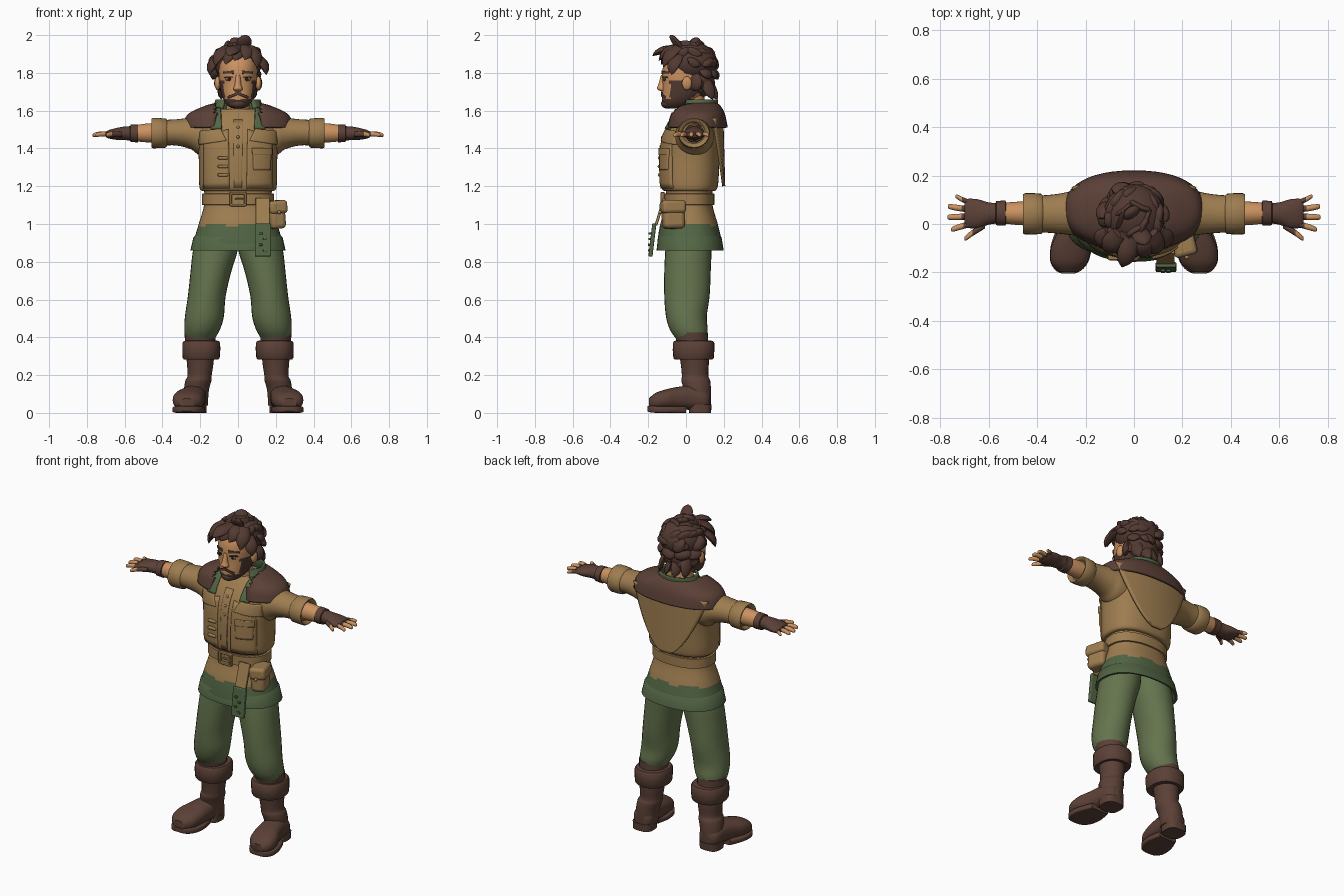
import bpy, bmesh, random
from math import sin, cos, pi, radians
from mathutils import Vector
from mathutils.bvhtree import BVHTree

cube = bpy.data.objects.get("Cube")
if cube:
    bpy.data.objects.remove(cube)
random.seed(4)
X, Y, Z = Vector((1, 0, 0)), Vector((0, 1, 0)), Vector((0, 0, 1))
ALONG_X, ALONG_Y, ALONG_Z = (Y, Z), (X, Z), (X, Y)


def material(name, *rgb):
    m = bpy.data.materials.new(name)
    m.use_nodes = True
    m.diffuse_color = (*rgb, 1)
    m.node_tree.nodes["Principled BSDF"].inputs["Base Color"].default_value = (*rgb, 1)
    return m


tan = material("tan cloth", .34, .205, .08)
trouser_green = material("trouser green", .13, .175, .075)
hem_green = material("dark green cloth", .085, .13, .058)
brown = material("brown leather", .105, .052, .038)
hair_brown = material("hair brown", .085, .042, .032)
skin = material("skin", .60, .29, .12)
eye_tone = material("eye", .22, .16, .10)
dark = material("dark pupil", .02, .014, .012)


def finish(name, bm, mats, mirror=False, solid=0, bevel=0):
    bmesh.ops.recalc_face_normals(bm, faces=bm.faces)
    mesh = bpy.data.meshes.new(name)
    bm.to_mesh(mesh)
    bm.free()
    for m in mats:
        mesh.materials.append(m)
    mesh.shade_smooth()
    mesh.set_sharp_from_angle(angle=radians(42))
    ob = bpy.data.objects.new(name, mesh)
    bpy.context.collection.objects.link(ob)
    if solid:
        mod = ob.modifiers.new("Thickness", "SOLIDIFY")
        mod.thickness, mod.offset = solid, 0
    if bevel:
        mod = ob.modifiers.new("Bevel", "BEVEL")
        mod.width, mod.segments = bevel, 3
    if mirror:
        ob.modifiers.new("Mirror", "MIRROR")
    return ob


def spline(rings, steps):
    out, last = [], len(rings) - 1
    for i in range(last):
        near = zip(rings[max(i - 1, 0)], rings[i], rings[i + 1], rings[min(i + 2, last)])
        near = list(near)
        for s in range(steps):
            t = s / steps
            out.append([q + .5 * t * (r - p + t * (2*p - 5*q + 4*r - e + t * (3*(q - r) + e - p)))
                        for p, q, r, e in near])
    return out + [rings[last]]


def loft(name, rings, mats, plane=ALONG_Z, n=28, steps=5, power=2, rule=None, caps=True, **kw):
    """Skin superellipse rings (x, y, z, a, b); rule gives a material index, or -1 for a hole."""
    bm, loops = bmesh.new(), []
    for x, y, z, a, b in spline(rings, steps):
        loop = []
        for k in range(n):
            c, s = cos(2 * pi * k / n), sin(2 * pi * k / n)
            c, s = [abs(v) ** (2 / power) * (1 if v > 0 else -1) for v in (c, s)]
            loop.append(bm.verts.new(Vector((x, y, z)) + plane[0] * a * c + plane[1] * b * s))
        loops.append(loop)
    for p, q in zip(loops, loops[1:]):
        for k in range(n):
            bm.faces.new((p[k], p[k - 1], q[k - 1], q[k]))
    if caps:
        bm.faces.new(loops[0])
        bm.faces.new(loops[-1])
    if rule:
        holes = []
        for f in bm.faces:
            i = rule(f.calc_center_median())
            if i < 0:
                holes.append(f)
            else:
                f.material_index = i
        bmesh.ops.delete(bm, geom=holes, context="FACES")
    return finish(name, bm, mats, **kw)


def grid(name, func, mat, n=10, **kw):
    bm = bmesh.new()
    v = [[bm.verts.new(func(i / n, j / n)) for j in range(n + 1)] for i in range(n + 1)]
    for i in range(n):
        for j in range(n):
            bm.faces.new((v[i][j], v[i + 1][j], v[i + 1][j + 1], v[i][j + 1]))
    return finish(name, bm, [mat], **kw)


def surface(ob):
    return BVHTree.FromPolygons([v.co for v in ob.data.vertices],
                                [p.vertices[:] for p in ob.data.polygons])


def front(tree, x, z):
    hit = tree.ray_cast(Vector((x, -1, z)), Y)[0]
    return hit or tree.find_nearest(Vector((x, -.1, z)))[0]


def patch(name, tree, corners, mat, thick=.009, mirror=False):
    """Thin plate laid on the front of a surface; corners (x, z) run round the plate."""
    a, b, c, d = [Vector(p) for p in corners]

    def at(u, v):
        p = a.lerp(b, u).lerp(d.lerp(c, u), v)
        return front(tree, p.x, p.y)
    return grid(name, at, mat, solid=thick, mirror=mirror)


def box(name, centre, size, mat, bevel=.01, turn=None, **kw):
    bm = bmesh.new()
    bmesh.ops.create_cube(bm, size=1)
    bmesh.ops.scale(bm, vec=size, verts=bm.verts)
    ob = finish(name, bm, [mat], bevel=bevel, **kw)
    ob.location = centre
    ob.rotation_euler = turn or (0, 0, 0)


def ball(name, centre, radii, mat, mirror=False):
    bm = bmesh.new()
    bmesh.ops.create_uvsphere(bm, u_segments=20, v_segments=12, radius=1)
    bmesh.ops.scale(bm, vec=radii, verts=bm.verts)
    bmesh.ops.translate(bm, vec=centre, verts=bm.verts)
    return finish(name, bm, [mat], mirror)


# Legs and boots
loft("trouser_legs", [(.2, .03, .39, .075, .08), (.19, .015, .44, .094, .1), (.178, .002, .51, .103, .108),
     (.165, .005, .62, .1, .12), (.143, .008, .75, .108, .123), (.118, .013, .87, .118, .122),
     (.1, .015, .98, .1, .115)], [trouser_green], mirror=True)
loft("boot_shafts", [(.224, .065, .04, .064, .066), (.22, .06, .12, .066, .072), (.21, .052, .17, .069, .076),
     (.203, .048, .2, .064, .07), (.2, .045, .28, .072, .076), (.2, .027, .425, .084, .088)],
     [brown], mirror=True)
loft("boot_cuffs", [(.195, .04, .285, .088, .095), (.195, .04, .292, .098, .107), (.194, .04, .37, .1, .11),
     (.194, .04, .382, .085, .095)], [brown], steps=2, power=2.3, mirror=True)
loft("boot_feet", [(.225, .128, .065, .035, .04), (.226, .1, .07, .062, .055), (.235, .03, .08, .066, .064),
     (.246, -.04, .078, .074, .06), (.26, -.1, .072, .083, .054), (.268, -.16, .062, .074, .044),
     (.272, -.197, .05, .038, .026)], [brown], ALONG_Y, power=2.4, mirror=True)
loft("boot_soles", [(.25, .0, .017, .06, .017), (.258, -.08, .017, .083, .017), (.266, -.15, .018, .08, .018),
     (.27, -.19, .02, .055, .017), (.272, -.205, .022, .025, .013)], [brown], ALONG_Y, power=6, mirror=True)
loft("boot_heels", [(.23, .075, .0, .062, .058), (.23, .075, .045, .064, .06)], [brown],
     steps=1, power=3, mirror=True)

# Tunic, lower hem, jacket and belt
def is_hem(c):
    return int(c.z < .995 + .006 * sin(40 * c.x))


loft("tunic_skirt", [(0, .02, .95, .19, .12), (0, .02, .9, .225, .16), (0, .02, .897, .238, .172),
     (0, .016, 1.0, .208, .152), (0, .017, 1.1, .18, .124), (0, .017, 1.2, .18, .125)],
     [tan, hem_green], n=48, steps=8, power=2.3, rule=is_hem)
loft("lower_hem", [(0, .02, .96, .19, .13), (0, .022, .862, .236, .166), (0, .022, .86, .252, .178),
     (0, .02, .93, .236, .168), (0, .02, .96, .2, .14)], [hem_green], n=48, steps=1, power=2.3)
jacket = loft("jacket", [(0, .018, 1.175, .175, .12), (0, .018, 1.18, .198, .142), (0, .018, 1.22, .206, .153),
     (0, .021, 1.35, .208, .157), (0, .03, 1.45, .218, .155), (0, .043, 1.52, .215, .139),
     (0, .054, 1.575, .17, .112), (0, .056, 1.61, .1, .085)], [tan], n=48, power=2.4)
body = surface(jacket)
loft("belt", [(0, .017, 1.1, .175, .12), (0, .017, 1.102, .19, .133), (0, .017, 1.16, .19, .133),
     (0, .017, 1.162, .175, .12)], [tan], n=48, steps=1, power=2.3)
for dx, dz, w, h in ((-.038, 0, .013, .075), (.038, 0, .013, .075), (0, .032, .08, .013), (0, -.032, .08, .013)):
    box("buckle_bar", (dx, -.124, 1.132 + dz), (w, .02, h), tan, .004)
box("buckle_prong", (.01, -.126, 1.132), (.05, .014, .01), tan, .003)
box("belt_end_upper", (.13, -.137, 1.065), (.075, .015, .15), tan, .004, (-.3, 0, 0))
box("belt_end_lower", (.132, -.178, .915), (.085, .022, .175), hem_green, .005, (-.12, 0, 0))
for i in range(4):
    box("belt_end_stud", (.12 + .022 * (i % 2), -.192 - .004 * (i // 2), .95 - .03 * i),
        (.018, .012, .012), hem_green, .003)
box("pouch", (.2, -.068, 1.05), (.085, .115, .15), tan, .022, (0, -.08, .25))
box("pouch_flap", (.203, -.07, 1.09), (.097, .127, .07), tan, .018, (0, -.08, .25))
ball("pouch_button", (.218, -.137, 1.062), (.01, .009, .01), tan)

# Jacket front details
patch("front_panels", body, [(.045, 1.19), (.18, 1.19), (.18, 1.46), (.05, 1.5)], tan, .014, True)
patch("chest_folds", body, [(.06, 1.44), (.2, 1.42), (.2, 1.49), (.09, 1.5)], tan, .022, True)
patch("chest_pocket", body, [(.08, 1.285), (.165, 1.285), (.17, 1.4), (.075, 1.4)], tan, .026)
patch("pocket_flap", body, [(.075, 1.365), (.172, 1.365), (.172, 1.4), (.072, 1.4)], tan, .036)
patch("shirt_placket", body, [(-.02, 1.19), (.02, 1.19), (.025, 1.55), (-.025, 1.55)], tan, .009)
for i in range(3):
    ball("shirt_button", front(body, 0, 1.41 + .05 * i), (.009, .01, .009), tan)
    p = front(body, -.08, 1.26 + .045 * i)
    box("toggle", (p.x, p.y - .01, p.z), (.055, .02, .016), tan, .006)

# Collar, shoulder yoke and back flap
patch("lapels", body, [(.085, 1.5), (.14, 1.5), (.15, 1.59), (.09, 1.61)], hem_green, .03, True)
loft("collar", [(0, .065, 1.575, .15, .115), (0, .07, 1.62, .125, .095), (0, .075, 1.658, .112, .088)],
     [hem_green], caps=False, solid=.014, rule=lambda c: -1 if c.y < .0 and abs(c.x) < .1 else 0)
loft("shoulder_yoke", [(0, .065, 1.635, .115, .095), (0, .062, 1.618, .175, .118),
     (0, .058, 1.575, .262, .143), (0, .056, 1.51, .285, .158)], [brown], n=48, power=2.3, caps=False,
     solid=.014, rule=lambda c: -1 if c.y < .03 and abs(c.x) < .125 else 0)


def flap(u, v):
    x = (2 * u - 1) * .255 * (.02 + .98 * v) ** .55
    return x, .2 - .7 * x * x - .01 * v, 1.2 + .36 * v


grid("back_flap", flap, tan, 20, solid=.016)

# Arms, gloves and fingers
loft("sleeves", [(.1, .045, 1.45, .1, .1), (.2, .045, 1.468, .102, .105), (.25, .045, 1.48, .092, .084),
     (.33, .042, 1.485, .08, .069), (.42, .042, 1.482, .074, .068)], [tan], ALONG_X, mirror=True)
loft("sleeve_cuffs", [(.378, .042, 1.481, .07, .065), (.383, .042, 1.481, .083, .077), (.45, .042, 1.481, .085, .08),
     (.457, .042, 1.481, .074, .069), (.44, .042, 1.481, .06, .055)], [tan], ALONG_X, steps=2, mirror=True)
loft("forearms", [(.4, .043, 1.482, .05, .052), (.48, .044, 1.482, .048, .05), (.56, .045, 1.48, .04, .04)],
     [skin], ALONG_X, mirror=True)
loft("glove_cuffs", [(.528, .045, 1.48, .042, .042), (.53, .045, 1.48, .052, .048), (.568, .045, 1.48, .05, .046),
     (.572, .045, 1.48, .04, .036)], [brown], ALONG_X, steps=1, mirror=True)
loft("gloves", [(.56, .045, 1.48, .042, .038), (.6, .043, 1.48, .046, .036), (.645, .042, 1.477, .06, .031),
     (.685, .044, 1.475, .06, .022), (.7, .045, 1.474, .052, .014)], [brown], ALONG_X, mirror=True)
for name, start, end, r in (("index", (.675, .0), (.755, -.022), .0125), ("middle", (.68, .03), (.77, .028), .013),
                            ("ring", (.68, .06), (.768, .072), .0125), ("little", (.67, .085), (.737, .113), .011),
                            ("thumb", (.615, -.005), (.7, -.058), .0135)):
    (xa, ya), (xb, yb) = start, end
    tip_from = .662 if name == "thumb" else .708
    loft(name + "_fingers", [(xa, ya, 1.475, r, r), (xa * .4 + xb * .6, ya * .4 + yb * .6, 1.476, r, r),
         (xb - .006, yb, 1.471, r * .8, r * .8), (xb, yb, 1.47, r * .3, r * .3)], [brown, skin], ALONG_X, n=12,
         rule=lambda c: int(c.x > tip_from), mirror=True)

# Head with beard, face and ears
def is_beard(c):
    jaw = c.z < 1.658 + .1 * abs(c.x)
    side = abs(c.x) > .068 and c.z < 1.755 and c.y > -.085
    return int(jaw or side)


loft("neck", [(0, .045, 1.57, .07, .07), (0, .035, 1.63, .06, .065), (0, .03, 1.72, .06, .065)], [skin])
head = loft("head", [(0, -.065, 1.612, .025, .035), (0, -.055, 1.622, .05, .062), (0, -.036, 1.65, .073, .09),
     (0, -.015, 1.69, .088, .11), (0, .0, 1.74, .097, .124), (0, .006, 1.8, .102, .132), (0, .015, 1.86, .1, .128),
     (0, .02, 1.92, .075, .09), (0, .02, 1.95, .03, .04)], [skin, hair_brown], n=48, steps=6,
     power=2.2, rule=is_beard)
face = surface(head)
ball("chin_beard", (0, -.095, 1.637), (.045, .037, .027), hair_brown)
patch("moustache", face, [(0, 1.684), (.05, 1.664), (.052, 1.676), (0, 1.7)], hair_brown, .016, True)
patch("brows", face, [(.02, 1.795), (.075, 1.797), (.075, 1.806), (.02, 1.812)], hair_brown, .012, True)
ball("eyes", front(face, .047, 1.768), (.02, .006, .011), eye_tone, True)
ball("pupils", front(face, .046, 1.768) - Y * .003, (.009, .006, .009), dark, True)
patch("upper_lids", face, [(.024, 1.775), (.07, 1.774), (.066, 1.781), (.03, 1.782)], dark, .009, True)
loft("nose", [(0, -.118, 1.702, .016, .012), (0, -.128, 1.715, .025, .025), (0, -.126, 1.74, .017, .02),
     (0, -.118, 1.79, .012, .014)], [skin], n=16)
ball("ears", (.108, .005, 1.745), (.016, .026, .036), skin, True)

# Hair: scalp mass and curved tapering locks
ball("hair_scalp", (0, .035, 1.855), (.128, .13, .108), hair_brown)
ball("hair_nape", (0, .08, 1.765), (.098, .07, .095), hair_brown)
centre = Vector((0, .025, 1.85))


def lock(base, tip, r):
    base, tip = Vector(base), Vector(tip)
    along = (tip - base).normalized()
    out = (base + tip) / 2 - centre
    side = along.cross(out).normalized()
    flat = side.cross(along)
    rings = [(*(base.lerp(tip, t) + out.normalized() * lift), r * w, r * w * .5)
             for t, lift, w in ((0, 0, .8), (.35, .016, 1), (.7, .014, .7), (1, 0, .05))]
    loft("hair_lock", rings, [hair_brown], (side, flat), n=10, steps=4)


for elevation, count in ((65, 6), (38, 10), (12, 12), (-15, 12), (-40, 11)):
    for k in range(count):
        az, el = 2 * pi * (k + random.random() * .5) / count, radians(elevation)
        d = Vector((cos(az) * cos(el), sin(az) * cos(el), sin(el)))
        if elevation < 30 and d.y < (-.3 if elevation > 0 else .05):
            continue
        d = Vector((d.x * .115, d.y * .115, d.z * .112))
        swirl = Vector((-d.y, d.x, 0)) * random.uniform(-.3, .5)
        lock(centre + d * .8, centre + d * random.uniform(1.22, 1.36) + swirl - Z * .045,
             random.uniform(.038, .05))
for x in (-.07, -.025, .02, .065):
    lock((x, .09, 1.78), (x * 1.25, .15 + .02 * cos(30 * x), 1.66), .036)
for x, tip_x, z in ((-.06, -.12, 1.84), (-.02, -.065, 1.845), (.02, -.02, 1.865), (.05, .035, 1.87), (.07, .1, 1.83)):
    lock((x, -.04, 1.935), (tip_x, -.15 + abs(tip_x) * .3, z), .042)
lock((-.01, -.06, 1.93), (-.05, -.178, 1.89), .04)
lock((.02, -.02, 1.92), (.045, -.085, 2.0), .04)
lock((.0, .03, 1.92), (-.02, .065, 1.985), .04)
for side in (-1, 1):
    lock((side * .1, -.04, 1.89), (side * .15, -.075, 1.79), .04)
